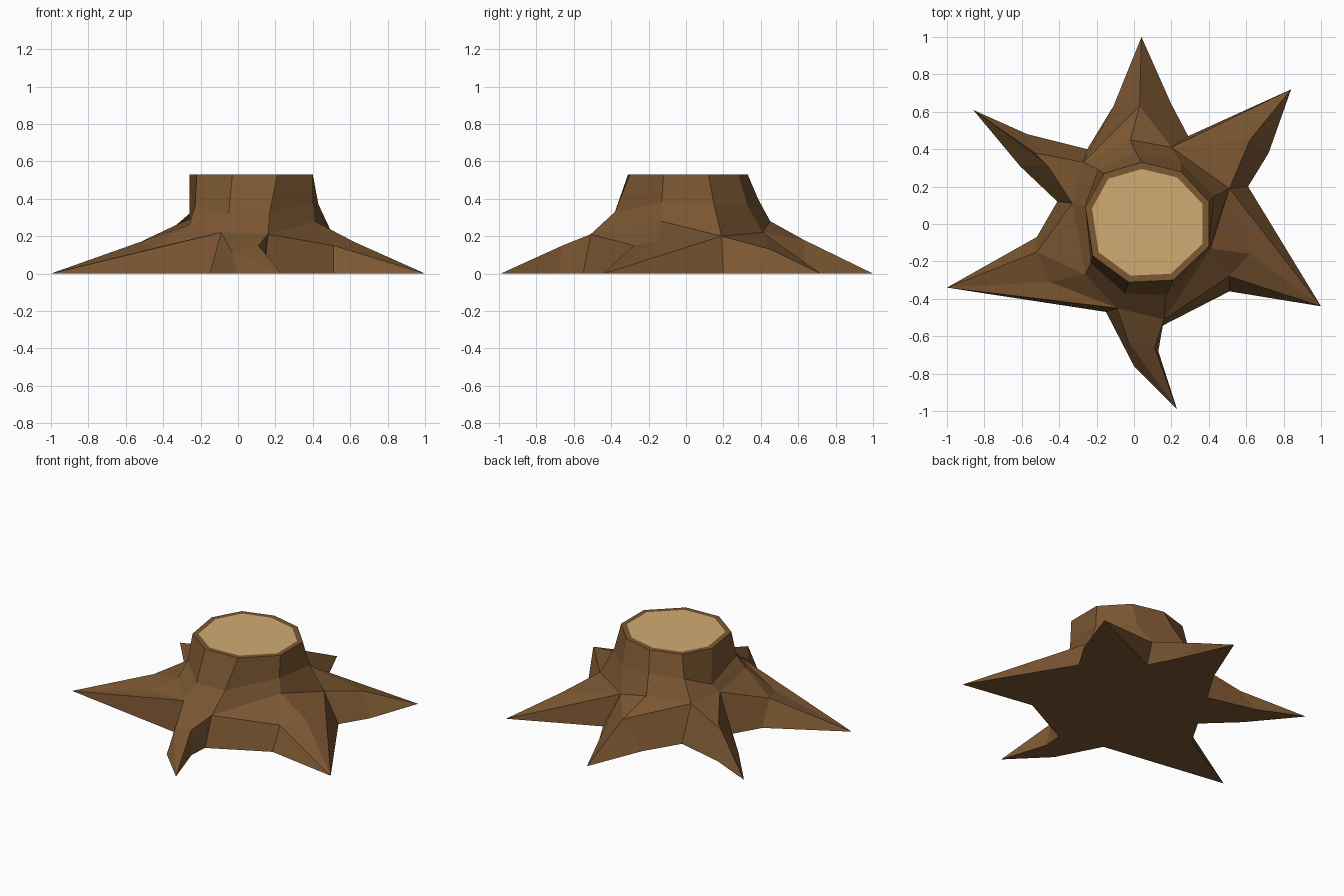
import bpy, bmesh

if "Cube" in bpy.data.objects:
    bpy.data.objects.remove(bpy.data.objects["Cube"])


def material(name, rgb):
    m = bpy.data.materials.new(name)
    m.diffuse_color = (*rgb, 1)
    m.use_nodes = True
    m.node_tree.nodes["Principled BSDF"].inputs["Base Color"].default_value = m.diffuse_color
    return m


bark = material("brown_bark", (0.20, 0.095, 0.032))
cut = material("pale_cut_wood", (0.64, 0.41, 0.17))

TOP_Z = 0.53
# Trunk columns, counter-clockwise from the back: cut rim (x, y), waist, shoulder
COLUMNS = [
    ((0.04, 0.33), (0.01, 0.385, 0.40), (-0.02, 0.45, 0.28)),
    ((-0.16, 0.27), (-0.19, 0.29, 0.38), (-0.27, 0.33, 0.25)),
    ((-0.26, 0.09), (-0.26, 0.10, 0.29), (-0.33, 0.11, 0.26)),
    ((-0.22, -0.17), (-0.23, -0.21, 0.36), (-0.26, -0.27, 0.26)),
    ((-0.03, -0.31), (-0.05, -0.37, 0.32), (-0.09, -0.45, 0.22)),
    ((0.21, -0.30), (0.17, -0.38, 0.33), (0.16, -0.51, 0.21)),
    ((0.40, -0.12), (0.40, -0.13, 0.38), (0.41, -0.13, 0.28)),
    ((0.40, 0.12), (0.43, 0.15, 0.37), (0.51, 0.19, 0.20)),
    ((0.25, 0.28), (0.25, 0.33, 0.36), (0.20, 0.41, 0.22)),
]
# Ground points of the valleys between roots, keyed by shoulder column
VALLEYS = {8: (0.29, 0.47), 1: (-0.25, 0.40), 2: (-0.41, 0.12),
           4: (-0.15, -0.47), 5: (0.14, -0.55), 7: (0.61, 0.20)}
# Roots: first valley, middle shoulder, last valley, ridge points, ground sides, tip
ROOTS = [
    (8, 0, 1, [(0.03, 0.63, 0.18)], (0.20, 0.64), (-0.11, 0.63), (0.04, 1.0)),
    (1, None, 2, [(-0.53, 0.38, 0.16), (-0.46, 0.31, 0.16)],
     (-0.57, 0.48), (-0.61, 0.31), (-0.86, 0.61)),
    (2, 3, 4, [(-0.52, -0.15, 0.17), (-0.45, -0.31, 0.14)],
     (-0.52, -0.07), None, (-1.0, -0.34)),
    (4, None, 5, [(-0.03, -0.63, 0.11), (0.11, -0.66, 0.15)],
     (0.0, -0.76), (0.13, -0.68), (0.23, -0.99)),
    (5, 6, 7, [(0.51, -0.28, 0.15), (0.62, -0.16, 0.17)],
     (0.51, -0.36), None, (1.0, -0.44)),
    (7, None, 8, [(0.62, 0.45, 0.13)], (0.72, 0.38), None, (0.84, 0.72)),
]

bm = bmesh.new()


def vert(p, z=0.0):
    return bm.verts.new((p[0], p[1], p[2] if len(p) == 3 else z))


def face(*vs):
    return bm.faces.new(list(dict.fromkeys(vs)))


# Trunk walls
rim = [vert(c[0], TOP_Z) for c in COLUMNS]
waist = [vert(c[1]) for c in COLUMNS]
shoulder = [vert(c[2]) for c in COLUMNS]
for upper, lower in ((rim, waist), (waist, shoulder)):
    for i in range(9):
        j = (i + 1) % 9
        face(upper[i], lower[i], lower[j], upper[j])
top = face(*rim)

# Roots
valley = {k: vert(p) for k, p in VALLEYS.items()}
outline = []
for a, s, b, ridge, g1, g2, tip_xy in ROOTS:
    mids = [vert(p) for p in ridge]
    m1, m2 = mids[0], mids[-1]
    tip, side1 = vert(tip_xy), vert(g1)
    va, vb = shoulder[a], shoulder[b]
    # upper surface
    if s is None:
        face(va, m1, m2, vb)
    else:
        face(va, m1, shoulder[s])
        face(shoulder[s], m2, vb)
        if m1 is not m2:
            face(shoulder[s], m1, m2)
    if m1 is not m2:
        face(m1, tip, m2)
    # flanks
    face(va, valley[a], side1, m1)
    face(side1, tip, m1)
    outline += [valley[a], side1, tip]
    if g2:
        side2 = vert(g2)
        face(vb, m2, side2, valley[b])
        face(m2, tip, side2)
        outline.append(side2)
    else:
        face(vb, m2, tip)
        face(vb, tip, valley[b])

# Underside
face(*outline)
bmesh.ops.recalc_face_normals(bm, faces=bm.faces[:])

# Cut face inside a bark rim
bmesh.ops.inset_region(bm, faces=[top], thickness=0.036)
top.material_index = 1

mesh = bpy.data.meshes.new("tree_stump")
bm.to_mesh(mesh)
bm.free()
mesh.materials.append(bark)
mesh.materials.append(cut)
stump = bpy.data.objects.new("tree_stump", mesh)
bpy.context.collection.objects.link(stump)
